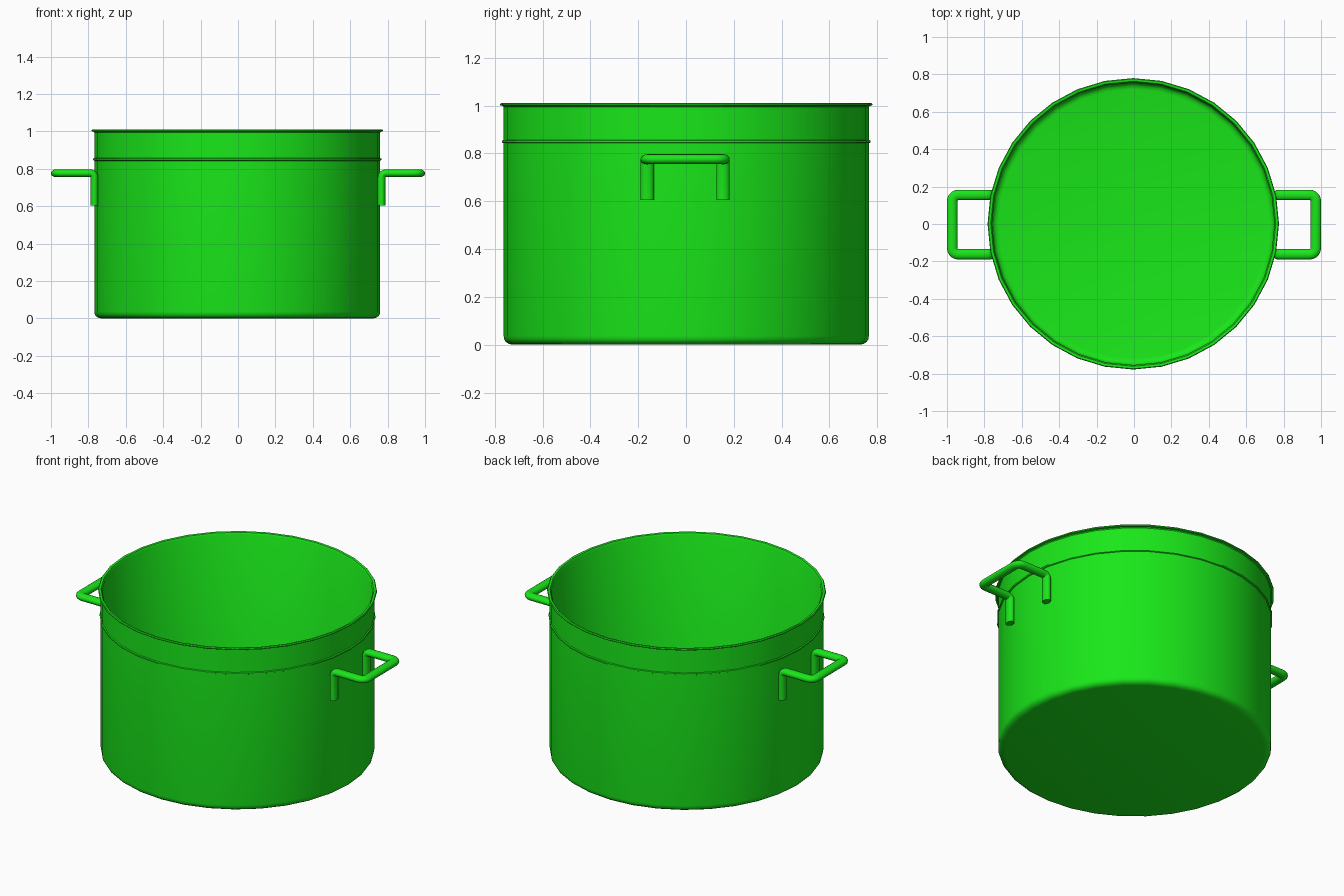
import bpy, bmesh
from math import cos, sin, pi
from mathutils import Vector

if "Cube" in bpy.data.objects:
    bpy.data.objects.remove(bpy.data.objects["Cube"])

green = bpy.data.materials.new("green_enamel")
green.diffuse_color = (0.01, 0.8, 0.01, 1)
green.use_nodes = True
green.node_tree.nodes["Principled BSDF"].inputs["Base Color"].default_value = green.diffuse_color


def make_object(name, bm):
    bmesh.ops.recalc_face_normals(bm, faces=bm.faces)
    mesh = bpy.data.meshes.new(name)
    bm.to_mesh(mesh)
    bm.free()
    mesh.materials.append(green)
    ob = bpy.data.objects.new(name, mesh)
    bpy.context.collection.objects.link(ob)
    bpy.ops.object.select_all(action='DESELECT')
    ob.select_set(True)
    bpy.context.view_layer.objects.active = ob
    bpy.ops.object.shade_smooth_by_angle(angle=0.6)
    return ob


def bridge_rings(bm, rings):
    n = len(rings[0])
    for a, b in zip(rings, rings[1:]):
        for i in range(n):
            j = (i + 1) % n
            bm.faces.new((a[i], a[j], b[j], b[i]))
    bm.faces.new(rings[0])
    bm.faces.new(rings[-1])


def fillet(points, radii, steps=5):
    """Path with rounded corners, as (position, tangent) pairs."""
    pts = [Vector(p) for p in points]
    out = [(pts[0], (pts[1] - pts[0]).normalized())]
    for p, c, q, r in zip(pts, pts[1:], pts[2:], radii):
        d1, d2 = (c - p).normalized(), (q - c).normalized()
        for k in range(steps + 1):
            a = pi / 2 * k / steps
            pos = c - d1 * r * (1 - sin(a)) + d2 * r * (1 - cos(a))
            out.append((pos, d1 * cos(a) + d2 * sin(a)))
    out.append((pts[-1], (pts[-1] - pts[-2]).normalized()))
    return out


# pot body: turned profile, outside from the base up, then the inside down
profile = [(0.725, 0), (0.742, 0.003), (0.755, 0.012), (0.762, 0.023), (0.764, 0.037),
           (0.764, 0.843), (0.770, 0.846), (0.770, 0.854), (0.764, 0.857),
           (0.764, 0.994), (0.768, 0.999), (0.778, 1.001), (0.779, 1.006), (0.775, 1.011),
           (0.762, 1.009), (0.755, 0.998),
           (0.755, 0.042), (0.750, 0.027), (0.738, 0.016), (0.720, 0.012)]
SIDES = 32
bm = bmesh.new()
bridge_rings(bm, [[bm.verts.new((r * cos(2 * pi * i / SIDES), r * sin(2 * pi * i / SIDES), z))
                   for i in range(SIDES)] for r, z in profile])
pot = make_object("pot_body", bm)
pot.location = (-0.004, 0.001, 0)

# side handles: flattened round bar swept along a bent loop, mirrored
path = fillet([(0.768, -0.162, 0.605), (0.768, -0.162, 0.776), (0.972, -0.162, 0.776),
               (0.972, 0.155, 0.776), (0.768, 0.155, 0.776), (0.768, 0.155, 0.605)],
              [0.022, 0.032, 0.032, 0.022])
bm = bmesh.new()
wide, thin, rings = Vector((0, 1, 0)), Vector((1, 0, 0)), []
last = path[0][1]
for pos, tangent in path:
    turn = last.rotation_difference(tangent)
    wide, thin, last = turn @ wide, turn @ thin, tangent
    rings.append([bm.verts.new(pos + wide * 0.028 * cos(2 * pi * i / 16)
                               + thin * 0.021 * sin(2 * pi * i / 16)) for i in range(16)])
bridge_rings(bm, rings)
handles = make_object("side_handles", bm)
mirror = handles.modifiers.new("mirror", 'MIRROR')
mirror.use_axis = (True, False, False)
